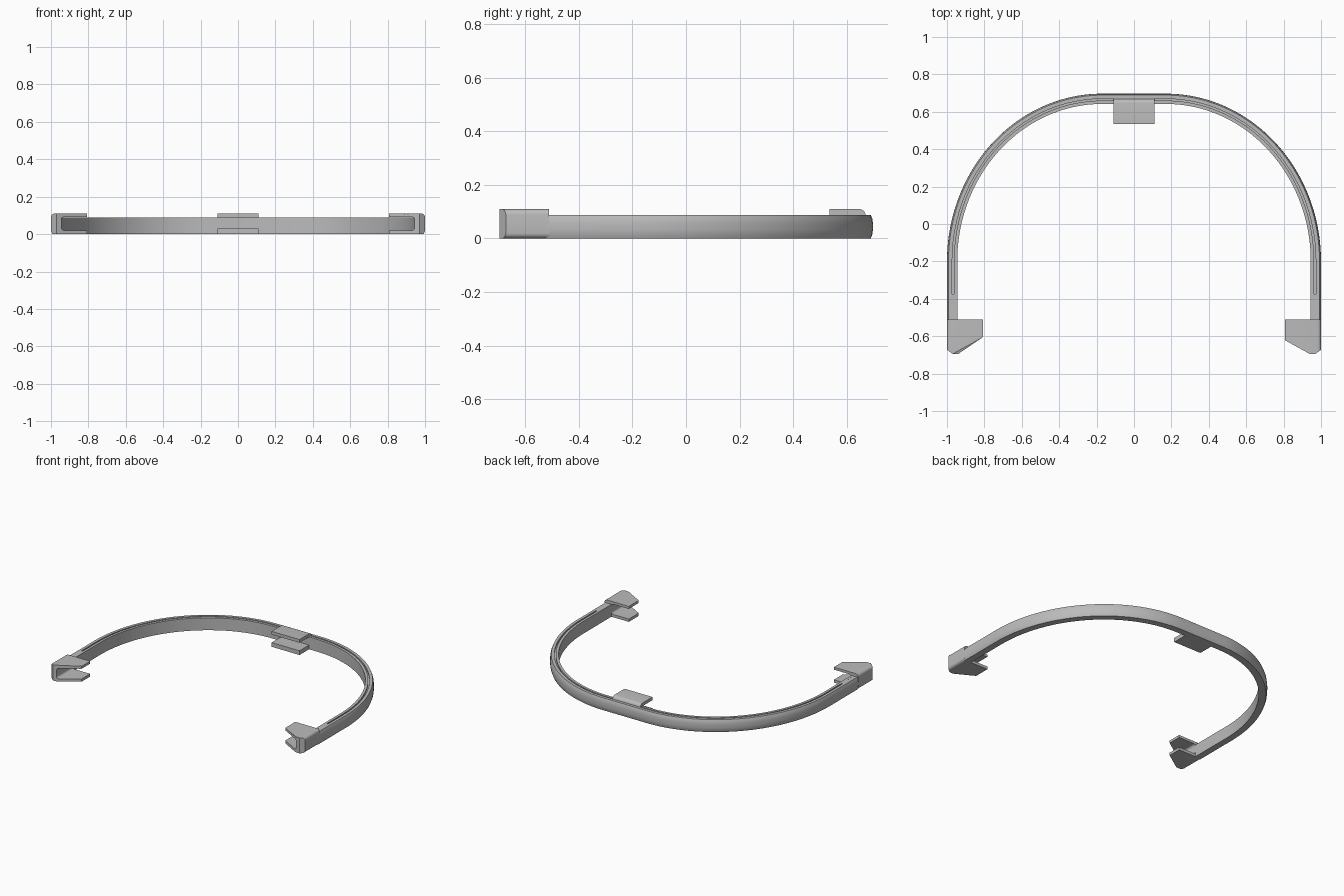
import bpy, bmesh, math
from mathutils import Vector

cube = bpy.data.objects.get("Cube")
if cube:
    bpy.data.objects.remove(cube, do_unlink=True)

grey = bpy.data.materials.new("plain grey")
grey.use_nodes = True
colour = (0.5, 0.5, 0.5, 1)
grey.diffuse_color = colour
grey.node_tree.nodes["Principled BSDF"].inputs["Base Color"].default_value = colour


def finish(bm, name):
    bmesh.ops.recalc_face_normals(bm, faces=bm.faces)
    mesh = bpy.data.meshes.new(name)
    bm.to_mesh(mesh)
    bm.free()
    mesh.materials.append(grey)
    obj = bpy.data.objects.new(name, mesh)
    bpy.context.collection.objects.link(obj)
    bpy.ops.object.select_all(action="DESELECT")
    obj.select_set(True)
    bpy.context.view_layer.objects.active = obj
    bpy.ops.object.shade_smooth_by_angle(angle=math.radians(30))


def loft(sections):
    """Skin closed sections and cap both ends."""
    bm = bmesh.new()
    rings = [[bm.verts.new(p) for p in s] for s in sections]
    n = len(rings[0])
    for a, b in zip(rings, rings[1:]):
        for i in range(n):
            j = (i + 1) % n
            bm.faces.new((a[i], a[j], b[j], b[i]))
    bm.faces.new(rings[0])
    bm.faces.new(rings[-1])
    return bm


def arc(cx, cz, r, start, end, steps=5):
    angles = [math.radians(start + (end - start) * i / steps) for i in range(steps + 1)]
    return [(cx + r * math.cos(a), cz + r * math.sin(a)) for a in angles]


# Band: crowned strip with a groove along its top, swept round an elliptical bow
def band_section(x, y, nx, ny, depth):
    top = 0.088
    profile = [(0.008, 0), (0.002, 0.015), (0, 0.032), (0, 0.056), (0.002, 0.073),
               (0.008, top), (0.028, top), (0.028, top - depth),
               (0.037, top - depth), (0.037, top), (0.055, top), (0.055, 0)]
    return [(x - nx * d, y - ny * d, z) for d, z in profile]


cx, cy, rx, ry = 0.17, -0.2, 0.83, 0.897
flat, groove = 0.0001, 0.012
half = [(1, -0.52, 1, 0, flat), (1, -0.375, 1, 0, flat), (1, -0.374, 1, 0, groove)]
for i in range(41):
    a = math.pi / 2 * i / 40
    n = Vector((math.cos(a) / rx, math.sin(a) / ry)).normalized()
    half.append((cx + rx * math.cos(a), cy + ry * math.sin(a), n.x, n.y, groove))
path = half + [(-x, y, -nx, ny, g) for x, y, nx, ny, g in reversed(half)]
finish(loft([band_section(*p) for p in path]), "curved_band")


# End clips: open channels with a slanted nose
def cut(bm, point, normal):
    bmesh.ops.bisect_plane(bm, geom=bm.verts[:] + bm.edges[:] + bm.faces[:],
                           plane_co=point, plane_no=normal, clear_outer=True)
    rim = [e for e in bm.edges if e.is_boundary]
    bmesh.ops.edgeloop_fill(bm, edges=rim)


def end_clip(name, side, nose):
    reach, height = 0.192, 0.11
    profile = ([(reach, 0)] + arc(0.02, 0.02, 0.02, 270, 180)
               + arc(0.02, height - 0.02, 0.02, 180, 90)
               + [(reach, height), (reach, 0.092)]
               + arc(0.07, 0.077, 0.015, 90, 180)
               + arc(0.07, 0.035, 0.015, 180, 270) + [(reach, 0.02)])
    bm = loft([[(side * (1 - d), y, z) for d, z in profile] for y in (-0.51, -0.695)])
    run, rise = reach - 0.06, nose + 0.695
    cut(bm, (side * (1 - reach), nose, 0), (-side * rise, -run, 0))
    cut(bm, (side, -0.672, 0), (side * 0.023, -0.03, 0))
    finish(bm, name)


end_clip("left_end_clip", 1, -0.622)
end_clip("right_end_clip", -1, -0.605)

# Middle clip: two tongues joined by a wall inside the bow
clip = ([(0.535, 0), (0.67, 0)] + arc(0.645, 0.085, 0.025, 0, 90)
        + [(0.535, 0.11), (0.535, 0.087), (0.643, 0.087), (0.643, 0.03), (0.535, 0.03)])
finish(loft([[(x, y, z) for y, z in clip] for x in (-0.11, 0.11)]), "middle_clip")
